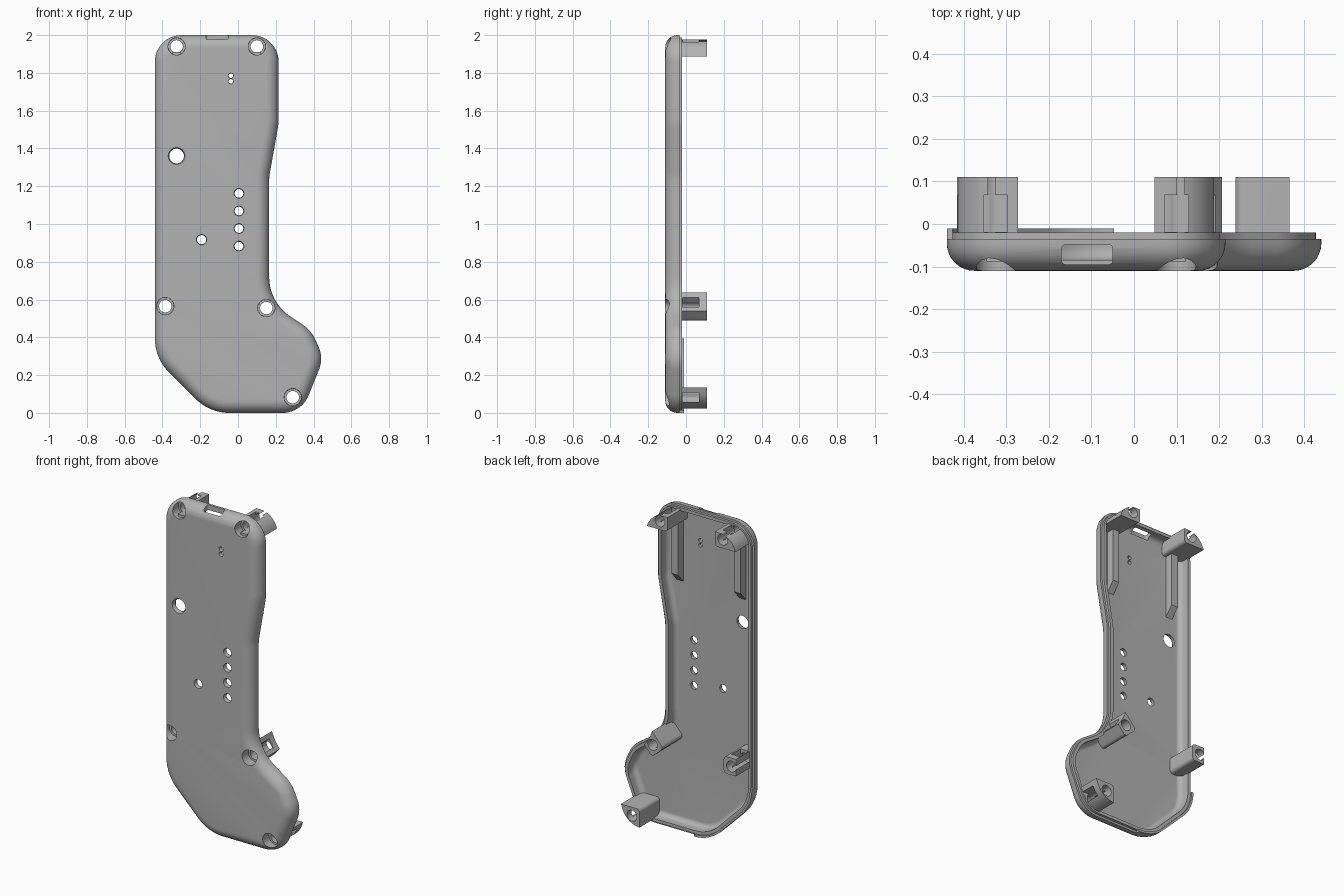
import bpy, bmesh, math
from mathutils import Vector

if "Cube" in bpy.data.objects:
    bpy.data.objects.remove(bpy.data.objects["Cube"])

grey = bpy.data.materials.new("grey plastic")
grey.use_nodes = True
grey.diffuse_color = (0.45, 0.45, 0.45, 1)
grey.node_tree.nodes["Principled BSDF"].inputs["Base Color"].default_value = grey.diffuse_color

# Outline corners: x, z, fillet radius (clockwise from the upper right side)
CORNERS = [(-0.44, 2, 0.14), (0.215, 2, 0.14), (0.215, 1.53, 0.3), (0.165, 1.25, 0.3),
           (0.165, 0.585, 0.25), (0.388, 0.437, 0.2), (0.453, 0.29, 0.15),
           (0.337, 0, 0.15), (-0.15, 0, 0.25), (-0.44, 0.29, 0.25)]


def filleted_outline(corners, steps=10):
    """Points on the rounded outline, each with its outward normal."""
    result = []
    for i, (x, z, r) in enumerate(corners):
        c = Vector((x, z))
        before = Vector(corners[i - 1][:2])
        after = Vector(corners[(i + 1) % len(corners)][:2])
        d1, d2 = (c - before).normalized(), (after - c).normalized()
        n1, n2 = Vector((-d1.y, d1.x)), Vector((-d2.y, d2.x))
        side = 1 if d1.x * d2.y - d1.y * d2.x < 0 else -1
        half = d1.angle(d2) / 2
        centre = c - (n1 + n2).normalized() * side * r / math.cos(half)
        for k in range(steps + 1):
            n = n1.lerp(n2, k / steps).normalized()
            result.append((centre + n * side * r, n))
    return result


OUTLINE = filleted_outline(CORNERS)


def inset_ring(inset, y):
    return [(p.x - n.x * inset, y, p.y - n.y * inset) for p, n in OUTLINE]


def circle_ring(x, z, r, y, sides=32):
    turn = 2 * math.pi / sides
    return [(x + r * math.cos(k * turn), y, z + r * math.sin(k * turn)) for k in range(sides)]


def loft(name, stacks):
    """Each stack of matching rings becomes a closed skin with capped ends."""
    bm = bmesh.new()
    for rings in stacks:
        loops = [[bm.verts.new(p) for p in ring] for ring in rings]
        for a, b in zip(loops, loops[1:]):
            for k in range(len(a)):
                m = (k + 1) % len(a)
                bm.faces.new((a[k], a[m], b[m], b[k]))
        bm.faces.new(loops[0])
        bm.faces.new(loops[-1])
    return finish(name, bm)


def finish(name, bm):
    bmesh.ops.recalc_face_normals(bm, faces=bm.faces)
    mesh = bpy.data.meshes.new(name)
    bm.to_mesh(mesh)
    bm.free()
    obj = bpy.data.objects.new(name, mesh)
    bpy.context.collection.objects.link(obj)
    mesh.materials.append(grey)
    return obj


def block(name, low, high, axis=1, bevel=0.0, angle=0.0, origin=(0, 0)):
    """Box with edges along one axis rounded, turned about y at an (x, z) origin."""
    bm = bmesh.new()
    bmesh.ops.create_cube(bm, size=1)
    for v in bm.verts:
        v.co = Vector([l + (h - l) * (c + 0.5) for l, h, c in zip(low, high, v.co)])
    if bevel:
        others = [i for i in range(3) if i != axis]
        edges = [e for e in bm.edges
                 if all(abs(e.verts[0].co[i] - e.verts[1].co[i]) < 1e-5 for i in others)]
        bmesh.ops.bevel(bm, geom=edges, offset=bevel, segments=6, profile=0.5, affect='EDGES')
    ca, sa = math.cos(angle), math.sin(angle)
    for v in bm.verts:
        x, y, z = v.co
        v.co = (origin[0] + x * ca - z * sa, y, origin[1] + x * sa + z * ca)
    return finish(name, bm)


def combine(obj, tool, operation='DIFFERENCE'):
    mod = obj.modifiers.new("cut", 'BOOLEAN')
    mod.operation, mod.solver, mod.object = operation, 'EXACT', tool
    bpy.context.view_layer.objects.active = obj
    bpy.ops.object.modifier_apply(modifier=mod.name)


# Hollow tray: rounded front, stepped rim, filleted inside floor
arc = [math.pi / 2 * k / 8 for k in range(9)]
profile = [(0.065 * (1 - math.sin(a)), -0.045 - 0.065 * math.cos(a)) for a in arc]
profile += [(0, -0.035), (0.013, -0.035), (0.013, -0.02), (0.032, -0.02)]
profile += [(0.032 + 0.03 * (1 - math.cos(a)), -0.055 - 0.03 * math.sin(a)) for a in arc]
tray = loft("tray", [[inset_ring(*p) for p in profile]])

# Screw bores and small front openings
SCREWS = {"top_right_post": (-0.325, 1.94), "top_left_post": (0.1, 1.94),
          "middle_right_post": (-0.385, 0.565), "middle_left_post": (0.15, 0.555),
          "bottom_left_post": (0.29, 0.083)}
BORE = [(0.046, -0.13), (0.045, -0.05), (0.033, -0.05), (0.033, 0.2)]
bores = loft("bore_cutter", [[circle_ring(x, z, r, y) for r, y in BORE]
                             for x, z in SCREWS.values()])
holes = [(-0.325, 1.36, 0.039), (-0.193, 0.917, 0.024), (-0.038, 1.785, 0.012), (-0.038, 1.755, 0.012)]
holes += [(0.005, 0.883 + 0.093 * k, 0.023) for k in range(4)]
openings = loft("opening_cutter", [
    [circle_ring(x, z, r * s, y) for s, y in ((1.2, -0.13), (1.15, -0.11), (1, -0.1), (1, -0.05))]
    for x, z, r in holes])
port = block("port_cutter", (-0.17, -0.095, 1.945), (-0.05, -0.048, 2.1), axis=2, bevel=0.01)
for tool in (bores, openings, port):
    combine(tray, tool)

# Raised rim section round the lower right corner
rim = [(p, n) for p, n in OUTLINE if p.y < 0.4 and p.x < -0.04]
section = [(0, -0.037), (0.013, -0.037), (0.013, -0.01), (0, -0.01)]
loft("raised_rim", [[[(p.x - n.x * i, y, p.y - n.y * i) for i, y in section] for p, n in rim]])

# Screw posts trimmed to the outline, with nut slots
limit = loft("post_limit", [[inset_ring(0.024, -0.09), inset_ring(0.024, 0.11)]])
w = 0.052
# Local extents in x and z, turn, and slot direction
POSTS = {"top_right_post": ((-0.2, -w), (w, 0.2), 0, "up"),
         "top_left_post": ((-w, -w), (0.2, 0.2), 0, "up"),
         "middle_right_post": ((-0.2, -w), (w, w), 0, "up"),
         "middle_left_post": ((-w, -w), (0.17, w), math.radians(48), "out"),
         "bottom_left_post": ((-w, -0.2), (0.2, w), 0, "out")}
helpers = [bores, openings, port, limit]
for name, (low, high, turn, way) in POSTS.items():
    spot = SCREWS[name]
    post = block(name, (low[0], -0.09, low[1]), (high[0], 0.11, high[1]),
                 bevel=0.02, angle=turn, origin=spot)
    combine(post, limit, 'INTERSECT')
    if way == "up":
        slot = block("slot_cutter", (-0.028, -0.019, -0.03), (0.028, 0.068, 0.3), origin=spot)
    else:
        slot = block("slot_cutter", (-0.03, -0.019, -0.026), (0.3, 0.068, 0.026),
                     angle=turn, origin=spot)
    combine(post, slot)
    combine(post, bores)
    helpers.append(slot)

# Inside ribs running down from the top posts, with sloped lower ends
for name, x in (("right_rib", -0.325), ("left_rib", 0.1)):
    side = [(-0.088, 1.5), (-0.035, 1.56), (-0.035, 1.91), (-0.088, 1.91)]
    loft(name, [[[(x + s, y, z) for y, z in side] for s in (-0.022, 0.022)]])

for tool in helpers:
    bpy.data.objects.remove(tool)

bpy.ops.object.select_all(action='DESELECT')
for obj in bpy.context.collection.objects:
    if obj.type == 'MESH':
        obj.select_set(True)
        bpy.context.view_layer.objects.active = obj
bpy.ops.object.shade_smooth_by_angle(angle=math.radians(32))
